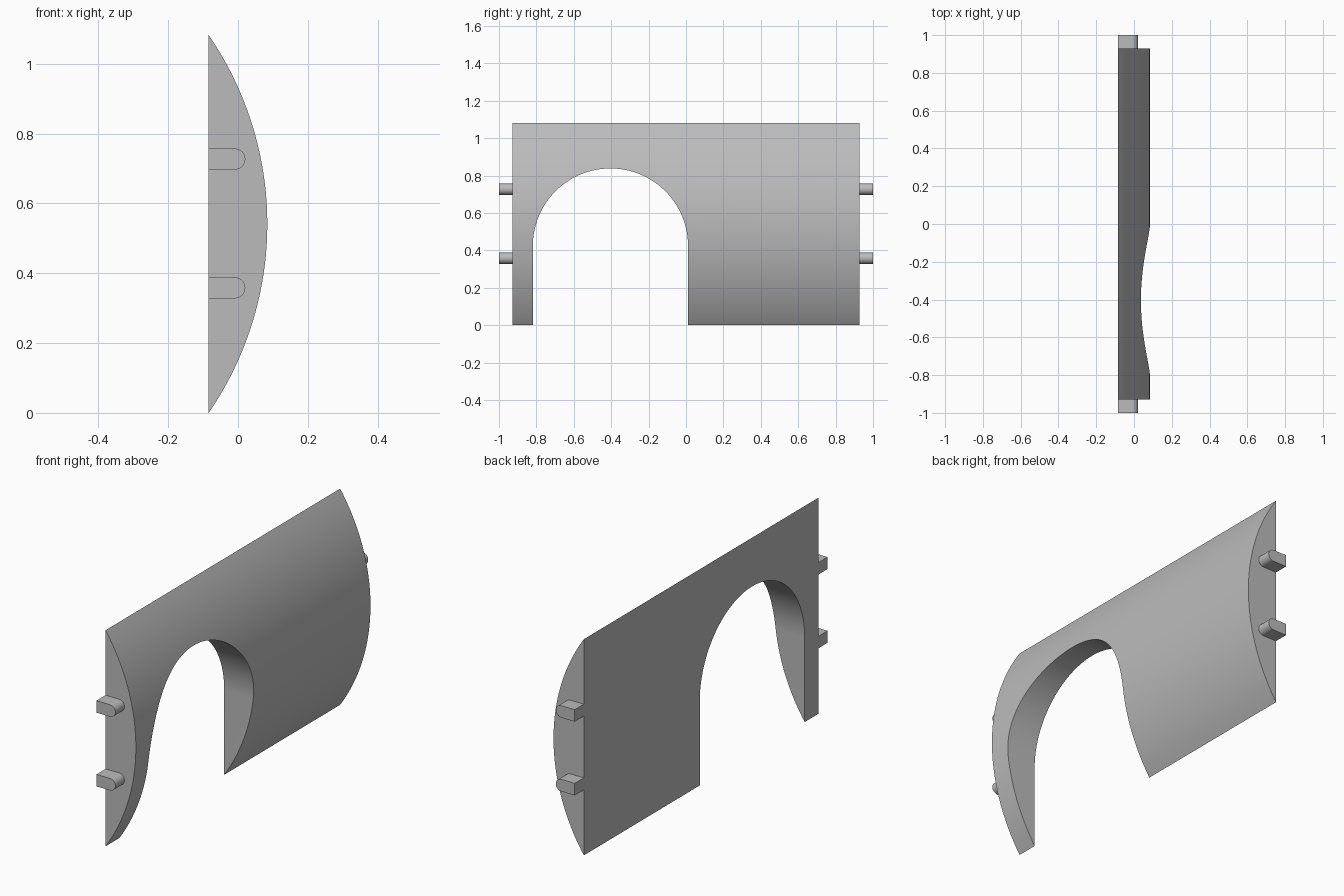
import bpy, bmesh
from math import asin, cos, sin, pi
from mathutils import Vector

if "Cube" in bpy.data.objects:
    bpy.data.objects.remove(bpy.data.objects["Cube"])

GREY = (0.5, 0.5, 0.5, 1)
mat = bpy.data.materials.new("plain grey")
mat.use_nodes = True
mat.diffuse_color = GREY
mat.node_tree.nodes["Principled BSDF"].inputs["Base Color"].default_value = GREY

BACK, FRONT, HEIGHT = -0.084, 0.084, 1.082   # flat side x, bulge x, panel height
HALF = 0.928                                 # half length of the panel


def arc(cx, cz, r, a0, a1, n):
    """Points along a circular arc."""
    angles = [a0 + (a1 - a0) * i / n for i in range(n + 1)]
    return [(cx + r * cos(a), cz + r * sin(a)) for a in angles]


def prism(name, points, direction):
    """Extrude a closed outline of 3D points along a direction."""
    bm = bmesh.new()
    face = bm.faces.new([bm.verts.new(p) for p in points])
    out = bmesh.ops.extrude_face_region(bm, geom=[face], use_keep_orig=True)
    moved = [v for v in out["geom"] if isinstance(v, bmesh.types.BMVert)]
    bmesh.ops.translate(bm, verts=moved, vec=Vector(direction))
    bmesh.ops.recalc_face_normals(bm, faces=bm.faces)
    mesh = bpy.data.meshes.new(name)
    bm.to_mesh(mesh)
    bm.free()
    mesh.materials.append(mat)
    obj = bpy.data.objects.new(name, mesh)
    bpy.context.collection.objects.link(obj)
    return obj


def activate(obj):
    bpy.ops.object.select_all(action='DESELECT')
    obj.select_set(True)
    bpy.context.view_layer.objects.active = obj


def smooth(obj):
    activate(obj)
    bpy.ops.object.shade_smooth_by_angle(angle=pi / 6)


# Panel: circular-segment section extruded along y
depth, half_h = FRONT - BACK, HEIGHT / 2
radius = (half_h ** 2 + depth ** 2) / (2 * depth)
spread = asin(half_h / radius)
section = arc(FRONT - radius, half_h, radius, -spread, spread, 48)
panel = prism("curved_panel", [(x, -HALF, z) for x, z in section], (0, 2 * HALF, 0))

# Doorway: round-topped opening cut right through
ARCH_Y, ARCH_R, SPRING = -0.404, 0.415, 0.423
outline = arc(ARCH_Y, SPRING, ARCH_R, 0, pi, 64)
outline += [(ARCH_Y - ARCH_R, -0.2), (ARCH_Y + ARCH_R, -0.2)]
cutter = prism("doorway_cutter", [(-0.5, y, z) for y, z in outline], (1, 0, 0))
cutter.hide_render = True
cut = panel.modifiers.new("doorway", 'BOOLEAN')
cut.operation, cut.solver, cut.object = 'DIFFERENCE', 'EXACT', cutter
activate(panel)
bpy.ops.object.modifier_apply(modifier=cut.name)
bpy.data.objects.remove(cutter)
smooth(panel)

# Pegs: round-nosed tabs on both ends
PEG_R, PEG_TIP = 0.03, 0.021
for level, z in (("lower", 0.358), ("upper", 0.727)):
    nose = arc(PEG_TIP - PEG_R, z, PEG_R, -pi / 2, pi / 2, 16)
    nose += [(BACK, z + PEG_R), (BACK, z - PEG_R)]
    for end, side in (("front", -1), ("back", 1)):
        peg = prism(f"{end}_{level}_peg", [(x, side * HALF, h) for x, h in nose],
                    (0, side * (1 - HALF), 0))
        smooth(peg)
